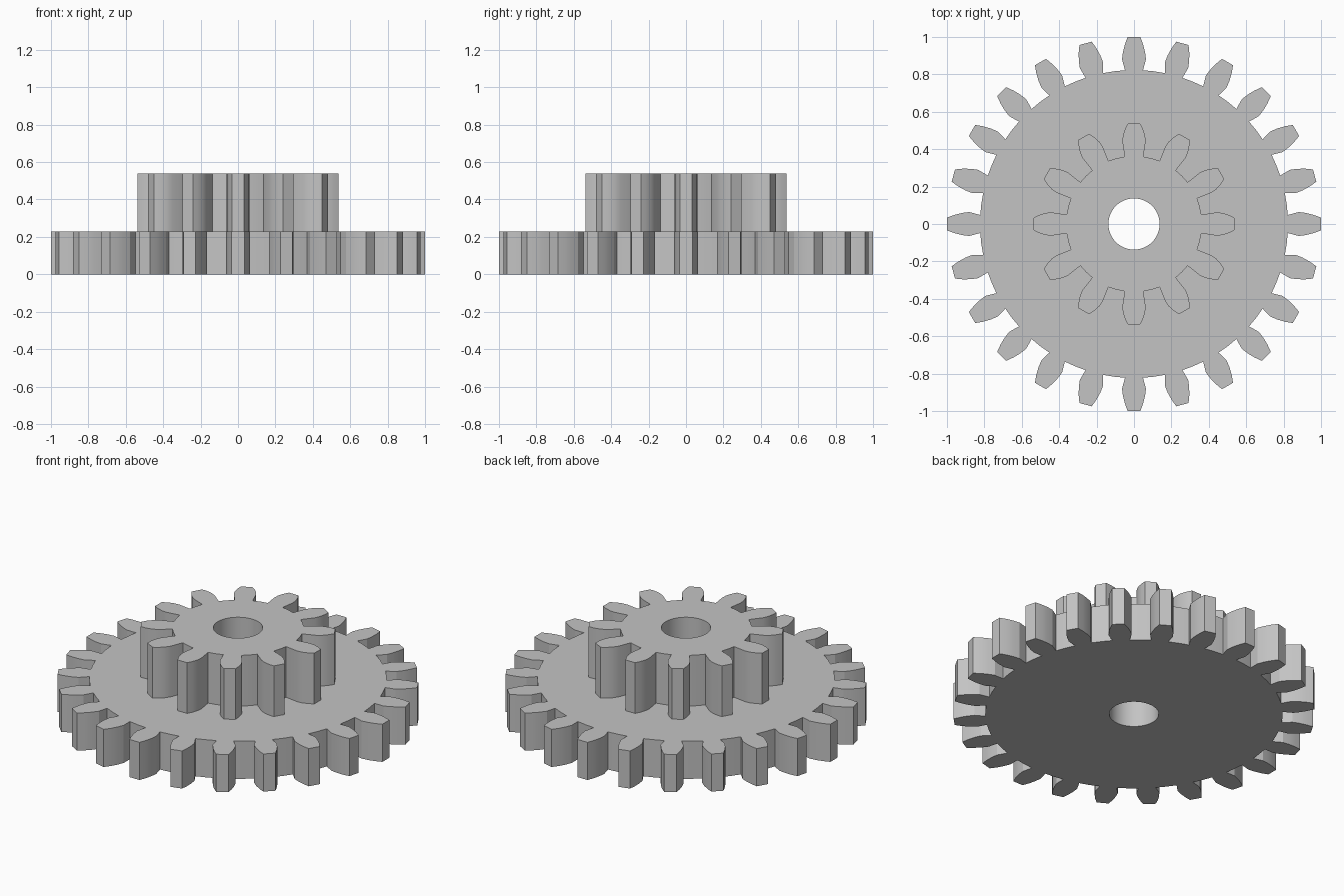
import bpy, bmesh, math
from mathutils import Matrix, Vector

if "Cube" in bpy.data.objects:
    bpy.data.objects.remove(bpy.data.objects["Cube"], do_unlink=True)

grey = bpy.data.materials.new("plain grey")
grey.use_nodes = True
colour = (0.55, 0.55, 0.55, 1)
grey.diffuse_color = colour
grey.node_tree.nodes["Principled BSDF"].inputs["Base Color"].default_value = colour

BORE_RADIUS = 0.137
BORE_SIDES = 48


def closed_loop(bm, points):
    verts = [bm.verts.new(p) for p in points]
    return [bm.edges.new((v, verts[(i + 1) % len(verts)])) for i, v in enumerate(verts)]


def gear(name, teeth, flank, bottom, top):
    """Extruded spur gear with a round bore; flank lists (radius, half width) from root to tip."""
    # One tooth, right flank up and left flank down, then the middle of the valley
    tooth = [Vector((r, -w, 0)) for r, w in flank] + [Vector((r, w, 0)) for r, w in reversed(flank)]
    valley = Matrix.Rotation(math.pi / teeth, 3, "Z") @ Vector((Vector(flank[0]).length, 0, 0))
    tooth.append(valley)
    outline = [Matrix.Rotation(math.tau * i / teeth, 3, "Z") @ p for i in range(teeth) for p in tooth]
    bore = [Matrix.Rotation(math.tau * i / BORE_SIDES, 3, "Z") @ Vector((BORE_RADIUS, 0, 0))
            for i in range(BORE_SIDES)]

    # Fill between outline and bore, then raise it to full thickness
    bm = bmesh.new()
    edges = closed_loop(bm, outline) + closed_loop(bm, bore)
    bmesh.ops.triangle_fill(bm, edges=edges, use_beauty=True, normal=(0, 0, 1))
    raised = bmesh.ops.extrude_face_region(bm, geom=bm.faces[:])["geom"]
    bmesh.ops.translate(bm, vec=(0, 0, top - bottom),
                        verts=[g for g in raised if isinstance(g, bmesh.types.BMVert)])
    bmesh.ops.recalc_face_normals(bm, faces=bm.faces[:])

    mesh = bpy.data.meshes.new(name)
    bm.to_mesh(mesh)
    bm.free()
    mesh.materials.append(grey)
    obj = bpy.data.objects.new(name, mesh)
    obj.location.z = bottom
    bpy.context.collection.objects.link(obj)

    bpy.ops.object.select_all(action="DESELECT")
    obj.select_set(True)
    bpy.context.view_layer.objects.active = obj
    bpy.ops.object.shade_smooth_by_angle(angle=math.radians(21))
    return obj


# Wide lower gear
gear("large_gear", 24,
     [(0.822, 0.048), (0.88, 0.064), (0.92, 0.059), (0.96, 0.049), (1.0, 0.034)],
     0, 0.23)

# Small upper gear
gear("small_gear", 12,
     [(0.36, 0.05), (0.44, 0.062), (0.475, 0.059), (0.51, 0.047), (0.538, 0.032)],
     0.23, 0.54)
